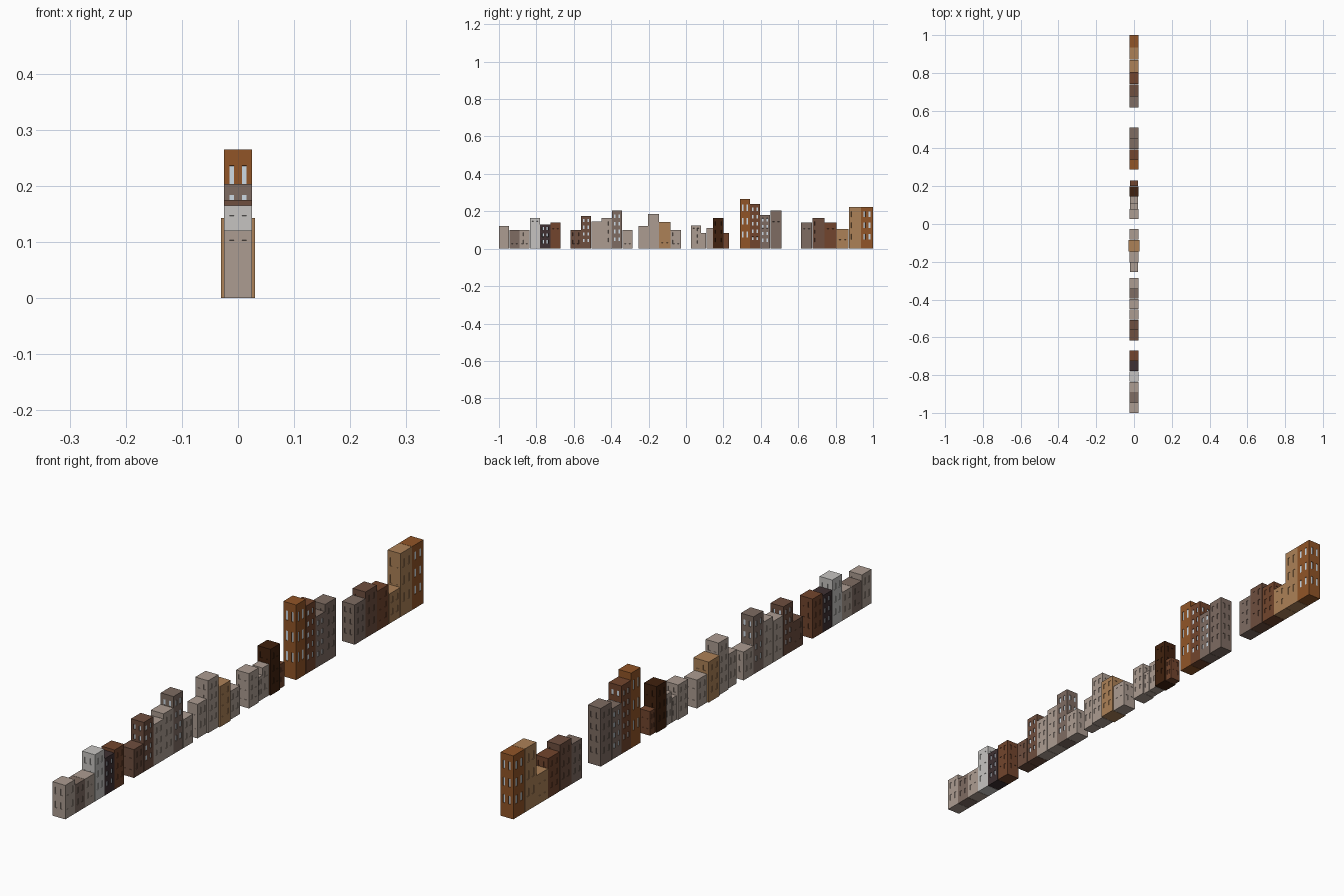
import bpy, bmesh
from mathutils import Vector

if "Cube" in bpy.data.objects:
    bpy.data.objects.remove(bpy.data.objects["Cube"])


def make_mat(name, rgb):
    lin = [((c / 255 + 0.055) / 1.055) ** 2.4 for c in rgb]
    m = bpy.data.materials.new(name)
    m.diffuse_color = (*lin, 1)
    m.use_nodes = True
    m.node_tree.nodes["Principled BSDF"].inputs["Base Color"].default_value = m.diffuse_color
    return m


MATS = {
    "taupe": make_mat("light taupe", (172, 156, 145)),
    "stone": make_mat("grey brown stone", (126, 108, 98)),
    "grey": make_mat("light grey", (198, 196, 193)),
    "dark": make_mat("charcoal", (62, 48, 50)),
    "red": make_mat("red brown brick", (114, 69, 45)),
    "brown": make_mat("brown brick", (110, 78, 62)),
    "orange": make_mat("orange brick", (145, 85, 39)),
    "tan": make_mat("tan", (172, 129, 87)),
    "deep": make_mat("deep brown", (64, 33, 14)),
    "glass": make_mat("pale glass", (205, 218, 228)),
}


def building(name, y0, y1, width, height, colour, lit=False, rows=None):
    """A flat-roofed block with two columns of recessed windows on each wall."""
    rows = rows or max(2, round(height / 0.048))
    y0, y1 = y0 + 0.0005, y1 - 0.0005
    size = Vector((width, y1 - y0, height))
    centre = Vector((0, (y0 + y1) / 2, height / 2))
    bm = bmesh.new()
    bmesh.ops.create_cube(bm, size=1)
    for v in bm.verts:
        v.co = Vector(a * b for a, b in zip(v.co, size)) + centre

    # window grid lines: two columns across, one band per floor
    cols = [(-0.30, -0.14), (0.14, 0.30)]
    base, top = height * 0.14, height * 0.95
    floor = (top - base) / rows
    bands = [(base + floor * (i + 0.30), base + floor * (i + 0.78)) for i in range(rows)]
    cuts = [(Vector((0, 0, z)), (0, 0, 1)) for b in bands for z in b]
    for c in cols:
        for t in c:
            cuts.append((Vector((t * size.x, 0, 0)), (1, 0, 0)))
            cuts.append((Vector((0, centre.y + t * size.y, 0)), (0, 1, 0)))
    for co, no in cuts:
        bmesh.ops.bisect_plane(bm, geom=bm.verts[:] + bm.edges[:] + bm.faces[:],
                               dist=1e-6, plane_co=co, plane_no=no)

    # recess the window cells
    bm.normal_update()
    windows = []
    for f in bm.faces:
        c = f.calc_center_median()
        if abs(f.normal.z) > 0.5:
            continue
        t = c.x / size.x if abs(f.normal.y) > 0.5 else (c.y - centre.y) / size.y
        if 0.14 < abs(t) < 0.30 and any(a < c.z < b for a, b in bands):
            windows.append(f)
    bmesh.ops.inset_individual(bm, faces=windows, thickness=0.0004, depth=-0.0015)
    if lit:
        for f in windows:
            f.material_index = 1

    me = bpy.data.meshes.new(name)
    bm.to_mesh(me)
    bm.free()
    me.materials.append(MATS[colour])
    me.materials.append(MATS["glass"])
    ob = bpy.data.objects.new(name, me)
    bpy.context.collection.objects.link(ob)


# each block of the street: start y, then (end y, width, height, colour, lit)
BLOCKS = [
    (-1.0, [(-0.945, .05, .12, "taupe", 0), (-0.89, .05, .10, "stone", 0),
            (-0.835, .05, .10, "taupe", 0), (-0.78, .05, .165, "grey", 0),
            (-0.725, .05, .13, "dark", 1), (-0.67, .05, .14, "red", 0)]),
    (-0.617, [(-0.562, .05, .10, "brown", 0), (-0.507, .05, .175, "brown", 1),
              (-0.451, .05, .145, "taupe", 0), (-0.396, .05, .163, "taupe", 0),
              (-0.341, .05, .203, "stone", 1), (-0.285, .05, .10, "taupe", 0)]),
    (-0.255, [(-0.203, .04, .12, "taupe", 0), (-0.145, .05, .185, "taupe", 0),
              (-0.083, .06, .143, "tan", 0), (-0.025, .05, .10, "taupe", 0)]),
    (0.025, [(0.08, .05, .123, "taupe", 0), (0.108, .04, .085, "taupe", 0),
             (0.145, .04, .11, "taupe", 0), (0.20, .05, .163, "deep", 0),
             (0.23, .04, .085, "red", 0)]),
    (0.288, [(0.342, .05, .265, "orange", 1), (0.396, .05, .24, "red", 1),
             (0.45, .05, .18, "stone", 1), (0.512, .05, .205, "stone", 0)]),
    (0.615, [(0.675, .05, .14, "stone", 0), (0.74, .05, .163, "brown", 0),
             (0.805, .05, .14, "red", 0), (0.87, .05, .105, "tan", 0),
             (0.935, .05, .224, "tan", 0), (1.0, .05, .224, "orange", 1)]),
]
for b, (y, row) in enumerate(BLOCKS, 1):
    for i, (y_end, w, h, col, lit) in enumerate(row, 1):
        building(f"block_{b}_building_{i}", y, y_end, w, h, col, lit,
                 3 if h in (.265, .224) else None)
        y = y_end
